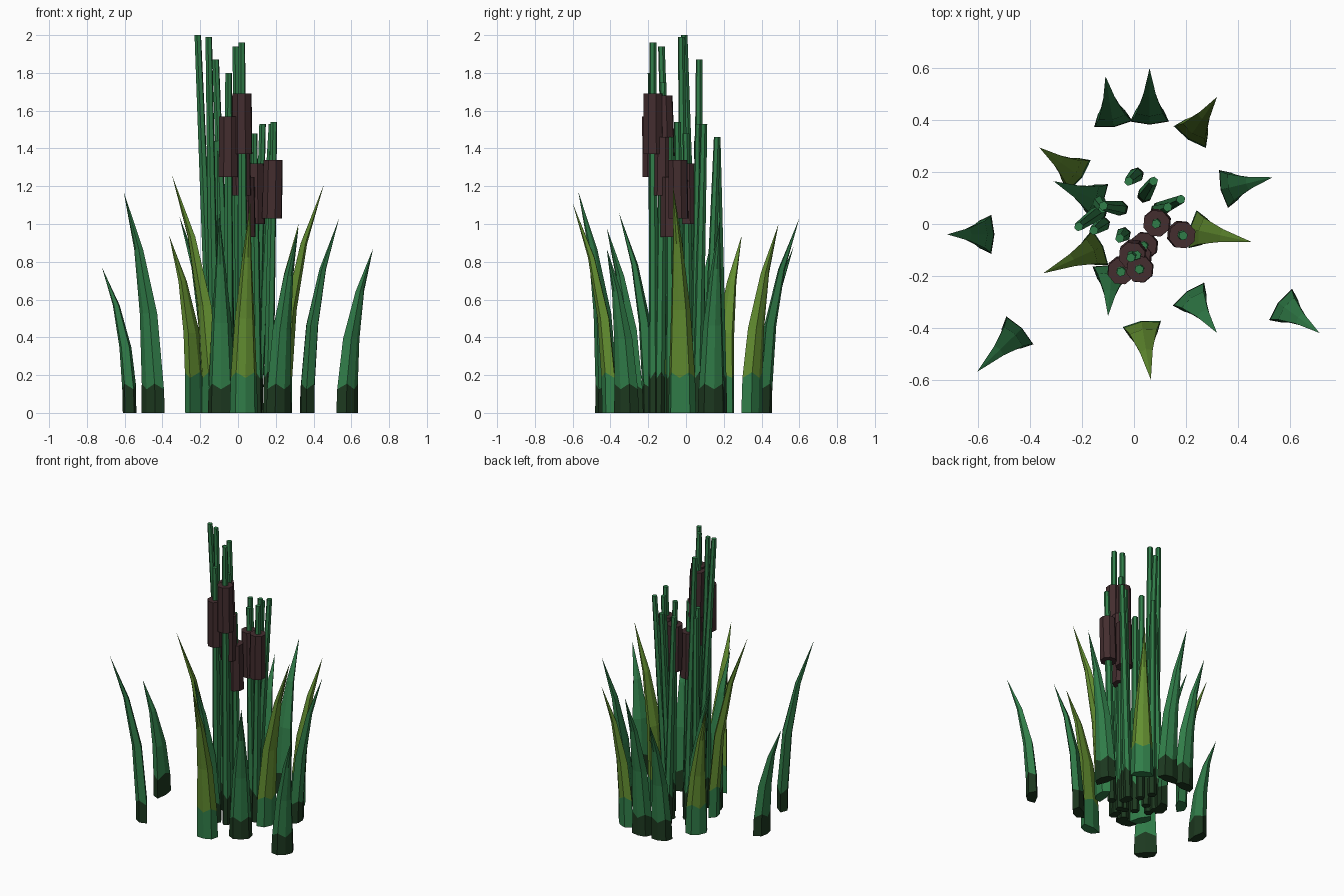
import bpy, bmesh, math
from mathutils import Vector


def material(name, rgb):
    m = bpy.data.materials.new(name)
    m.diffuse_color = (*rgb, 1)
    return m


GREEN = material("leaf green", (0.030, 0.205, 0.066))
OLIVE = material("olive green", (0.125, 0.270, 0.030))
DARK = material("dark base green", (0.012, 0.040, 0.014))
BROWN = material("seed head brown", (0.056, 0.026, 0.028))


def loft(name, rings, mats, split=1):
    """Skin a list of rings; sides below ring `split` take mats[0], the rest mats[1]."""
    bm = bmesh.new()
    vs = [[bm.verts.new(p) for p in r] for r in rings]
    n = len(rings[0])
    for k in range(len(vs) - 1):
        a, b = vs[k], vs[k + 1]
        for i in range(n):
            j = (i + 1) % n
            quad = (a[i], a[j], b[j], b[i]) if len(b) == n else (a[i], a[j], b[0])
            bm.faces.new(quad).material_index = 0 if k < split else 1
    bm.faces.new(vs[0][::-1]).material_index = 0
    if len(vs[-1]) > 2:
        bm.faces.new(vs[-1]).material_index = 1
    bmesh.ops.recalc_face_normals(bm, faces=bm.faces)
    me = bpy.data.meshes.new(name)
    bm.to_mesh(me)
    bm.free()
    for m in mats:
        me.materials.append(m)
    ob = bpy.data.objects.new(name, me)
    bpy.context.collection.objects.link(ob)
    return ob


# leaf section: (across, outward) with a wide inner side and narrower outer side
SECTION = [(-0.075, 0.0), (0.0, -0.012), (0.075, 0.0),
           (0.052, 0.048), (0.0, 0.060), (-0.052, 0.048)]


def leaf(i, bx, by, tx, ty, h, olive):
    base, tip = Vector((bx, by, 0)), Vector((tx, ty, 0))
    out = (tip - base).normalized()
    side = Vector((out.y, -out.x, 0))
    reach = (tip - base).length
    band = 0.20 if olive else 0.14
    rings = []
    for t, w, d in [(0, 1, 1), (band / h, 0.94, 1), (0.45, 0.70, 0.88),
                    (0.74, 0.34, 0.50)]:
        c = base + out * reach * t ** 2.4
        ring = []
        for k, (x, y) in enumerate(SECTION):
            # ragged edge on the colour band
            jag = (0.015 if k % 2 else -0.015) if 0 < t < 0.3 else 0
            ring.append(c + side * x * w + out * y * d + Vector((0, 0, h * t + jag)))
        rings.append(ring)
    rings.append([tip + Vector((0, 0, h))])
    loft(f"leaf_{i}", rings, (GREEN, OLIVE) if olive else (DARK, GREEN))


# inner base x, y, tip x, y, height, olive?
LEAVES = [
    (-0.08, 0.385, -0.11, 0.57, 0.88, 0),
    (0.06, 0.395, 0.06, 0.60, 1.03, 0),
    (0.215, 0.335, 0.32, 0.49, 1.00, 1),
    (0.345, 0.135, 0.535, 0.18, 1.03, 0),
    (0.225, -0.02, 0.455, -0.07, 1.21, 1),
    (0.21, -0.27, 0.32, -0.42, 0.98, 0),
    (0.565, -0.31, 0.715, -0.42, 0.87, 0),
    (0.03, -0.385, 0.065, -0.60, 1.11, 1),
    (-0.44, -0.41, -0.605, -0.57, 1.17, 0),
    (-0.55, -0.04, -0.72, -0.04, 0.77, 0),
    (-0.13, -0.09, -0.35, -0.19, 1.26, 1),
    (-0.21, 0.185, -0.365, 0.295, 0.94, 1),
    (-0.13, 0.085, -0.31, 0.165, 1.04, 0),
    (-0.085, -0.17, -0.10, -0.355, 1.06, 0),
]
for i, row in enumerate(LEAVES):
    leaf(i + 1, *row)


def circle(c, r, n, z, jag=0, turn=0.3):
    return [(c.x + r * math.cos(turn + 2 * math.pi * k / n),
             c.y + r * math.sin(turn + 2 * math.pi * k / n),
             z + jag * (-1) ** k) for k in range(n)]


def stem(i, bx, by, tx, ty, h, head=None):
    b, t = Vector((bx, by)), Vector((tx, ty))
    at = lambda z: b.lerp(t, z / h)
    rings = [circle(b, 0.029, 6, 0), circle(at(0.2), 0.028, 6, 0.2, 0.02),
             circle(at(h * 0.5), 0.024, 6, h * 0.5), circle(t, 0.018, 6, h)]
    loft(f"stem_{i}", rings, (DARK, GREEN))
    if head:  # faceted brown seed head around the stem
        lo, hi = head
        loft(f"seed_head_{i}", [circle(at(lo), 0.055, 8, lo),
                                circle(at(hi), 0.053, 8, hi)], (BROWN, BROWN))


# base x, y, top x, y, height, seed head z range
STEMS = [
    (-0.05, -0.16, -0.05, -0.185, 1.80, (1.25, 1.57)),
    (0.03, -0.17, 0.02, -0.175, 1.96, (1.37, 1.69)),
    (0.02, -0.07, -0.012, -0.13, 1.94, (1.36, 1.68)),
    (0.05, -0.08, 0.035, -0.085, 1.46, (0.93, 1.25)),
    (0.03, -0.14, 0.01, -0.12, 1.75, (1.15, 1.46)),
    (0.10, 0.02, 0.085, 0.0, 1.48, (1.00, 1.32)),
    (0.16, -0.03, 0.19, -0.045, 1.54, (1.03, 1.34)),
    (-0.13, 0.05, -0.213, -0.01, 2.00),
    (-0.12, 0.0, -0.155, -0.025, 1.99),
    (-0.05, 0.06, -0.118, 0.07, 1.87),
    (-0.14, 0.09, -0.12, 0.06, 1.44),
    (0.01, 0.19, -0.02, 0.165, 1.46),
    (0.04, 0.11, 0.075, 0.165, 1.46),
    (0.10, 0.06, 0.18, 0.095, 1.53),
    (0.09, 0.05, 0.13, 0.065, 1.53),
    (-0.04, -0.04, -0.055, -0.055, 1.45),
]
for i, row in enumerate(STEMS):
    stem(i + 1, *row)
